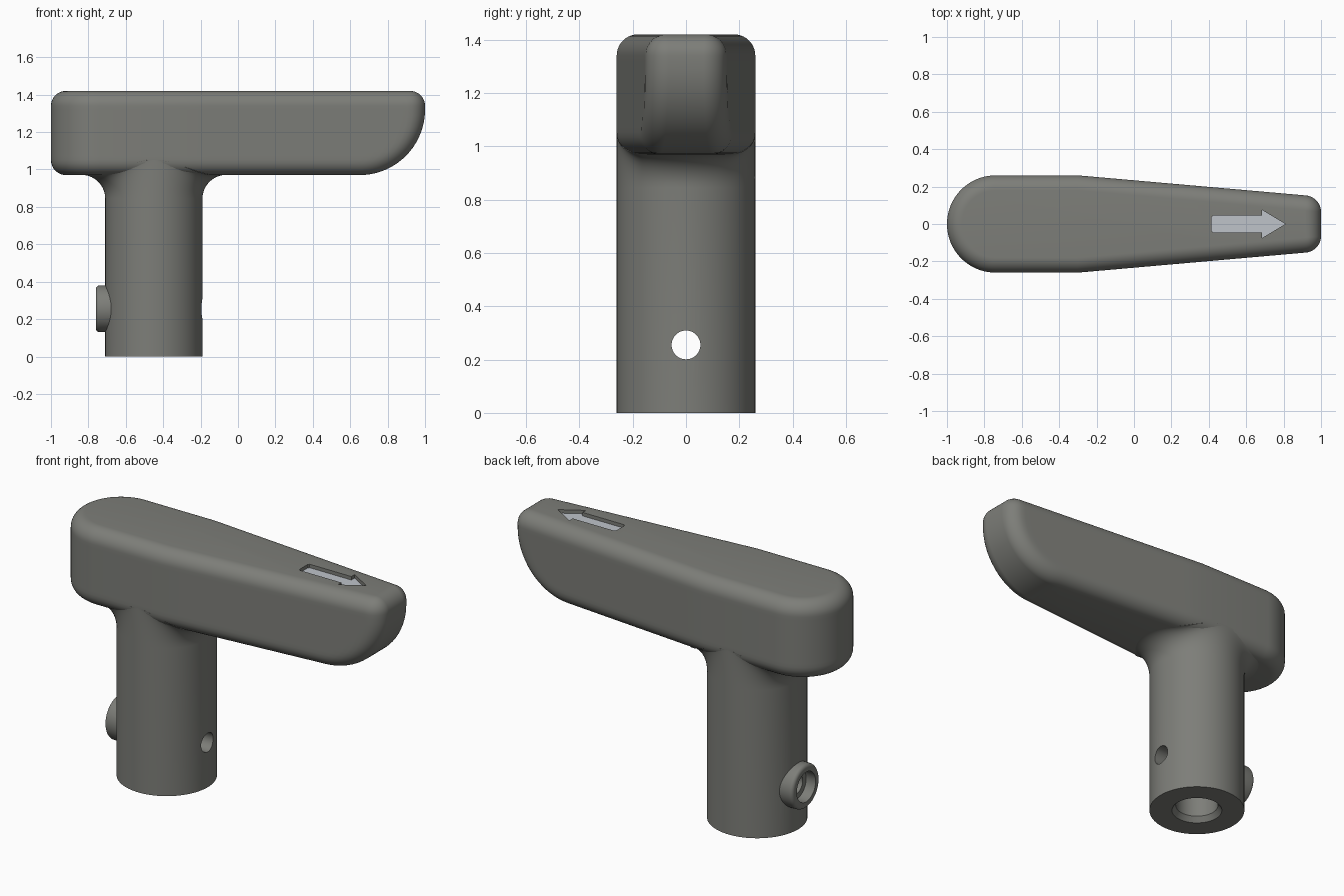
import bpy, bmesh, math
from mathutils import Matrix

if "Cube" in bpy.data.objects:
    bpy.data.objects.remove(bpy.data.objects["Cube"])

R = 0.08                          # edge rounding of the handle
Z0, Z1 = 0.97, 1.42               # handle underside and top
STEM_X, STEM_R = -0.45, 0.26
HOLE_Z = 0.255


def material(name, rgb):
    m = bpy.data.materials.new(name)
    m.diffuse_color = (*rgb, 1)
    m.use_nodes = True
    m.node_tree.nodes["Principled BSDF"].inputs["Base Color"].default_value = m.diffuse_color
    return m


GREY = material("warm_grey", (0.205, 0.208, 0.19))
LIGHT = material("light_grey", (0.52, 0.55, 0.59))


def loft(name, rings, mat):
    """Closed skin over rings with equal point counts, capped at both ends."""
    bm = bmesh.new()
    loops = [[bm.verts.new(p) for p in ring] for ring in rings]
    for a, b in zip(loops, loops[1:]):
        for i in range(len(a)):
            j = (i + 1) % len(a)
            bm.faces.new((a[i], a[j], b[j], b[i]))
    bm.faces.new(loops[0][::-1])
    bm.faces.new(loops[-1])
    bmesh.ops.recalc_face_normals(bm, faces=bm.faces)
    mesh = bpy.data.meshes.new(name)
    bm.to_mesh(mesh)
    bm.free()
    ob = bpy.data.objects.new(name, mesh)
    bpy.context.collection.objects.link(ob)
    mesh.materials.append(mat)
    return ob


def lathe(name, profile, mat, n=48):
    """Turned solid around z from (radius, height) points."""
    angles = [math.tau * i / n for i in range(n)]
    return loft(name, [[(r * math.cos(a), r * math.sin(a), h) for a in angles]
                       for r, h in profile], mat)


def along_minus_x(ob):
    """Lay a turned solid along -x through the cross hole centre."""
    ob.data.transform(Matrix.Translation((0, 0, HOLE_Z)) @ Matrix.Rotation(-math.pi / 2, 4, 'Y'))
    return ob


def boolean(target, tool, operation):
    m = target.modifiers.new(operation, 'BOOLEAN')
    m.operation, m.object, m.solver = operation, tool, 'EXACT'
    bpy.context.view_layer.objects.active = target
    bpy.ops.object.modifier_apply(modifier=m.name)
    bpy.data.objects.remove(tool)


def smooth(ob):
    bpy.ops.object.select_all(action='DESELECT')
    ob.select_set(True)
    bpy.context.view_layer.objects.active = ob
    bpy.ops.object.shade_smooth_by_angle(angle=math.radians(32))


# Handle: stacked outlines, round at the back, tapering to a curved nose
def inset(p):
    p = min(max(p, 0), R)
    return R - math.sqrt(max(R * R - (R - p) ** 2, 0))


def half_width(x):
    return 0.26 - 0.088 * max(0, x + 0.3)


def depth(x, z):
    """Distance inside the side profile of the handle."""
    low = 0.35 - math.hypot(x - 0.65, z - 1.32) if x > 0.65 and z < 1.32 else min(z - Z0, 1 - x)
    high = R - math.hypot(x - 0.92, z - 1.34) if x > 0.92 and z > 1.34 else min(Z1 - z, 1 - x)
    return min(low, high)


levels = []                       # (height, nose end)
for i in range(19):
    t = math.pi / 2 * i / 18
    levels.append((1.32 - 0.35 * math.cos(t), 0.65 + 0.35 * math.sin(t)))
for i in range(11):
    t = math.pi / 2 * i / 10
    levels.append((1.34 + R * math.sin(t), 0.92 + R * math.cos(t)))

rings = []
for z, end in levels:
    r = 0.26 - inset(min(z - Z0, Z1 - z))
    side = []
    for i in range(1, 21):
        a = math.pi / 2 * i / 20
        side.append((-0.74 - r * math.cos(a), r * math.sin(a), z))
    for i in range(25):
        x = -0.3 + (end + 0.3) * (1 - (1 - i / 24) ** 3)
        d = depth(x, z) if i < 24 else 0
        side.append((x, half_width(x) - inset(d), z))
    rings.append([(-0.74 - r, 0, z)] + side + [(x, -y, z) for x, y, z in reversed(side)])
handle = loft("handle", rings, GREY)


# Arrow recess in the handle top, with a pale floor plate
def arrow(name, low, high, mat):
    half = [(0.415, 0.038), (0.422, 0.045), (0.685, 0.045), (0.685, 0.075)]
    pts = half + [(0.81, 0)] + [(x, -y) for x, y in reversed(half)]
    return loft(name, [[(x, y, z) for x, y in pts] for z in (low, high)], mat)


boolean(handle, arrow("arrow_cutter", 1.395, 1.5, GREY), 'DIFFERENCE')
arrow("arrow_inlay", 1.394, 1.4, LIGHT)
smooth(handle)

# Stem: round post whose top flares along the handle and ends on its underside
N = 96
FLARE = 0.13


def stem_ring(t):
    ring = []
    for i in range(N):
        a = math.tau * i / N
        f = FLARE * math.cos(a) ** 2
        y_top = min(abs((STEM_R + f) * math.sin(a)), 0.26)
        over = min(max(0, y_top - (0.26 - R)), R)
        top = Z0 + R - math.sqrt(R * R - over * over) + 0.002
        r = STEM_R + f * (1 - math.cos(t))
        y = max(-0.26, min(0.26, r * math.sin(a)))
        ring.append((STEM_X + r * math.cos(a), y, 0.845 + (top - 0.845) * math.sin(t)))
    return ring


def circle(r, z):
    return [(STEM_X + r * math.cos(math.tau * i / N), r * math.sin(math.tau * i / N), z)
            for i in range(N)]


stem = loft("stem", [circle(STEM_R, 0)] + [stem_ring(math.pi / 2 * i / 10) for i in range(11)]
            + [circle(0.18, 1.12)], GREY)

# Round boss on the back of the stem
boss_edge = [(0.105 + 0.02 * math.cos(math.pi / 2 * i / 5), 0.74 + 0.02 * math.sin(math.pi / 2 * i / 5))
             for i in range(6)]
boolean(stem, along_minus_x(lathe("boss", [(0.125, 0.6)] + boss_edge, GREY)), 'UNION')

# Shaft bore from below with a chamfered mouth
bore = lathe("bore_cutter", [(0.142, -0.01), (0.137, 0), (0.115, 0.03), (0.115, 0.7)], GREY)
bore.data.transform(Matrix.Translation((STEM_X, 0, 0)))
boolean(stem, bore, 'DIFFERENCE')

# Cross hole through the stem, with a counterbore in the boss
for name, profile in (("cross_hole", [(0.054, 0.1), (0.054, 0.9)]),
                      ("counterbore", [(0.085, 0.7), (0.085, 0.9)])):
    boolean(stem, along_minus_x(lathe(name, profile, GREY)), 'DIFFERENCE')
smooth(stem)
